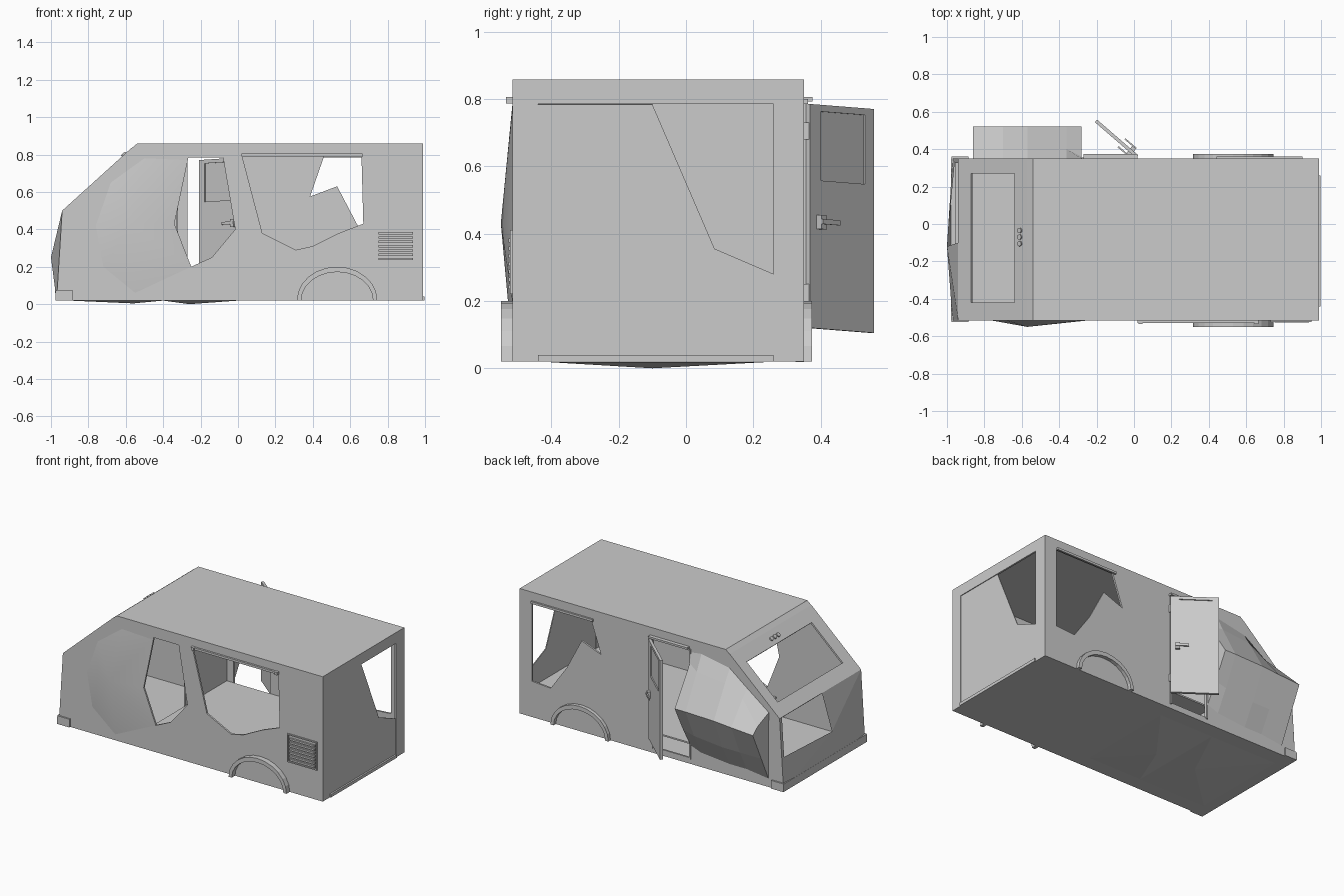
import bpy, bmesh, math
from mathutils import Vector as V
from mathutils.geometry import tessellate_polygon

if "Cube" in bpy.data.objects:
    bpy.data.objects.remove(bpy.data.objects["Cube"])

Y, X, Z = V((0, 1, 0)), V((1, 0, 0)), V((0, 0, 1))


def finish(name, bm, recalc=True):
    if recalc:
        bmesh.ops.recalc_face_normals(bm, faces=bm.faces)
    me = bpy.data.meshes.new(name)
    bm.to_mesh(me)
    bm.free()
    ob = bpy.data.objects.new(name, me)
    bpy.context.collection.objects.link(ob)
    return ob


def plate(name, loops, o, u, v, t):
    """Flat panel with holes: first loop is the outline, the rest are holes."""
    o, u, v = V(o), V(u).normalized(), V(v).normalized()
    w = u.cross(v) * t
    bm = bmesh.new()
    flat = [p for lp in loops for p in lp]
    front = [bm.verts.new(o + u * a + v * b) for a, b in flat]
    back = [bm.verts.new(o + u * a + v * b + w) for a, b in flat]
    for tri in tessellate_polygon([[V((a, b, 0)) for a, b in lp] for lp in loops]):
        bm.faces.new([front[i] for i in tri])
        bm.faces.new([back[i] for i in reversed(tri)])
    s = 0
    for lp in loops:
        n = len(lp)
        for i in range(n):
            a, b = s + i, s + (i + 1) % n
            bm.faces.new([front[a], front[b], back[b], back[a]])
        s += n
    bmesh.ops.recalc_face_normals(bm, faces=bm.faces)
    bmesh.ops.dissolve_limit(bm, angle_limit=0.01, verts=bm.verts, edges=bm.edges)
    return finish(name, bm, False)


def rect(a0, a1, b0, b1):
    return [(a0, b0), (a1, b0), (a1, b1), (a0, b1)]


def box(name, x0, x1, y0, y1, z0, z1):
    return plate(name, [rect(x0, x1, y0, y1)], (0, 0, z0), X, Y, z1 - z0)


def fan(name, rim, tip, facing, closed=True, smooth=False):
    """Dented panel: rim joined to one tip, facing a given way."""
    bm = bmesh.new()
    vs, c = [bm.verts.new(p) for p in rim], bm.verts.new(tip)
    for i in range(0 if closed else 1, len(vs)):
        f = bm.faces.new([vs[i - 1], vs[i], c])
        f.normal_update()
        f.smooth = smooth
        if f.normal.dot(V(facing)) < 0:
            f.normal_flip()
    return finish(name, bm, False)


Y0, Y1, T = -0.515, 0.35, 0.012
side = [(-.97, .02), (-.94, .5), (-.57, .83), (-.54, .857), (.99, .857), (.99, .02)]

# Side walls with ragged window openings and the door opening
cab_hole = [(-.265, .785), (-.08, .785), (-.015, .40), (-.14, .25), (-.25, .20), (-.34, .43)]
big_hole = [(.02, .80), (.66, .80), (.67, .43), (.54, .38), (.40, .31), (.31, .29), (.13, .38)]
far_hole = [(.90, .79), (.46, .79), (.385, .575), (.53, .63), (.64, .42), (.76, .25), (.90, .26)]
plate("side_wall_front", [side, cab_hole, big_hole], (0, Y0, 0), X, Z, -T)
plate("side_wall_back", [side, far_hole, rect(-.27, 0, .06, .785)], (0, Y1, 0), X, Z, T)

# Rear frame with a recessed, torn panel
plate("rear_frame", [rect(Y0, Y1, .02, .857), rect(-.44, .26, .04, .785)], (.99, 0, 0), Y, Z, -T)
plate("rear_panel", [[(-.44, .04), (.26, .04), (.26, .28), (.085, .355), (-.1, .784), (-.44, .784)]],
      (.986, 0, 0), Y, Z, -.006)
box("rear_sill", .985, .997, -.44, .26, .02, .04)

# Roof, underside and raised cabin floor
plate("roof", [rect(Y0, Y1, -.54, .99)], (0, 0, .858), Y, X, T)
plate("roof_edge", [rect(Y0, Y1, 0, .039)], (-.57, 0, .833), Y, (.03, 0, .025), T)
plate("underside", [rect(Y0, Y1, -.97, .99)], (0, 0, .02), Y, X, -T)
box("cabin_floor", -.32, .98, Y0 + T, Y1 - T, .145, .155)

# Cab bulkhead behind the far seat
box("bulkhead", -.33, -.32, -.1, .34, .03, .85)

# Windscreen frame and bulging nose with an open headlamp side
plate("windscreen_frame", [rect(Y0, Y1, 0, .499), rect(-.42, .27, .094, .405)],
      (-.94, 0, .5), Y, (.37, 0, .335), T)
fan("nose_panel", [(-.94, -.10, .5), (-.94, Y0, .5), (-.955, Y0, .25), (-.97, Y0, .02),
                   (-.97, -.12, .02), (-.97, Y1, .02), (-.957, Y1, .24)],
    (-1, -.12, .25), -X, closed=False)
plate("nose_post", [rect(.325, Y1, 0, .481)], (-.97, 0, .02), Y, (.03, 0, .48), T)

# Dented cab side and underside
fan("cab_side_dent", [(x, Y0 - .001, z) for x, z in
                      [(-.76, .42), (-.68, .65), (-.5, .78), (-.27, .77), (-.34, .43),
                       (-.25, .20), (-.55, .06), (-.72, .2)]], (-.57, -.55, .43), -Y, smooth=True)
fan("floor_dent_front", [(-.9, -.42, .019), (-.4, -.42, .019), (-.4, .25, .019), (-.9, .25, .019)],
    (-.56, -.1, .004), -Z)
fan("floor_dent_middle", [(-.4, -.42, .019), (0, -.42, .019), (0, .25, .019), (-.4, .25, .019)],
    (-.26, -.1, 0), -Z)

# Bulging cab panel on the far side, lofted along x
sections = [(-.28, [(.35, .77), (.36, .70), (.52, .455), (.43, .28), (.355, .15)]),
            (-.36, [(.35, .78), (.40, .68), (.52, .455), (.43, .26), (.355, .12)]),
            (-.57, [(.35, .74), (.40, .66), (.52, .45), (.43, .24), (.355, .10)]),
            (-.70, [(.35, .64), (.40, .59), (.52, .44), (.43, .24), (.355, .10)]),
            (-.86, [(.35, .52), (.47, .47), (.52, .43), (.43, .24), (.355, .08)])]
bm = bmesh.new()
rows = [[bm.verts.new((x, y, z)) for y, z in ps] for x, ps in sections]
for a, b in zip(rows, rows[1:]):
    for i in range(4):
        bm.faces.new([a[i], b[i], b[i + 1], a[i + 1]])
for end in (rows[0], rows[-1]):
    bm.faces.new(end)
bm.faces.new([r[0] for r in rows] + [r[-1] for r in reversed(rows)])
finish("bulged_cab_panel", bm)

# Open, slightly sagging door with pane and handles
hinge, du = V((.01, .355, 0)), V((-.22, .19, -.015)).normalized()
nrm = du.cross(Z).normalized()
plate("door", [rect(0, .29, .12, .785), rect(.05, .25, .56, .765)], hinge, du, Z, .018)
plate("door_pane", [rect(.05, .25, .56, .765)], hinge + nrm * .007, du, Z, .004)
for name, off, base in (("door_handle_inner", .034, .018), ("door_handle_outer", -.022, -.016)):
    plate(name, [rect(.03, .11, .43, .445)], hinge + nrm * off, du, Z, .008)
    plate(name + "_mount", [rect(.03, .055, .415, .457)], hinge + nrm * base, du, Z, .018)
for z in (.2, .68):
    box("door_hinge", -.005, .02, .345, .365, z, z + .05)

# Rails above the window and the door, door frame posts
box("window_rail", .02, .66, -.528, Y0, .79, .805)
for x in (.025, .645):
    box("rail_bracket", x, x + .02, -.535, Y0, .787, .806)
box("door_rail", -.27, .02, Y1, .375, .793, .806)
for x in (-.282, 0):
    box("door_post", x, x + .012, Y1 - .012, .356, .05, .79)
box("far_window_rail", .44, .90, Y1, .362, .785, .80)

# Wheel arch trims on both sides
arch = []
for r, h, order in ((.215, .18, range(13)), (.192, .152, range(12, -1, -1))):
    arch += [(.53 + r * math.cos(math.pi * i / 12), .02 + h * math.sin(math.pi * i / 12)) for i in order]
plate("wheel_arch_front", [arch], (0, Y0, 0), X, Z, .035)
plate("wheel_arch_back", [arch], (0, Y1, 0), X, Z, -.024)

# Side vent with slats
plate("vent_frame", [rect(.73, .95, .22, .41), rect(.738, .942, .228, .402)], (0, Y0, 0), X, Z, .008)
for i in range(7):
    z = .235 + i * .023
    box("vent_slat", .75, .935, Y0 - .012, Y0, z, z + .012)

# Front bumper wrapping the corners
box("front_bumper", -.975, -.955, -.525, .36, .02, .07)
box("bumper_lip", -.978, -.96, -.515, .35, .06, .075)
for y in (-.525, Y1):
    box("bumper_corner", -.972, -.885, y, y + .01, .02, .075)

# Roof marker lights
for y in (-.035, -.07, -.105):
    bpy.ops.mesh.primitive_cylinder_add(vertices=12, radius=.014, depth=.014,
                                        location=(-.61, y, .801), rotation=(0, -math.radians(42), 0))
    bpy.context.object.name = "marker_light"
